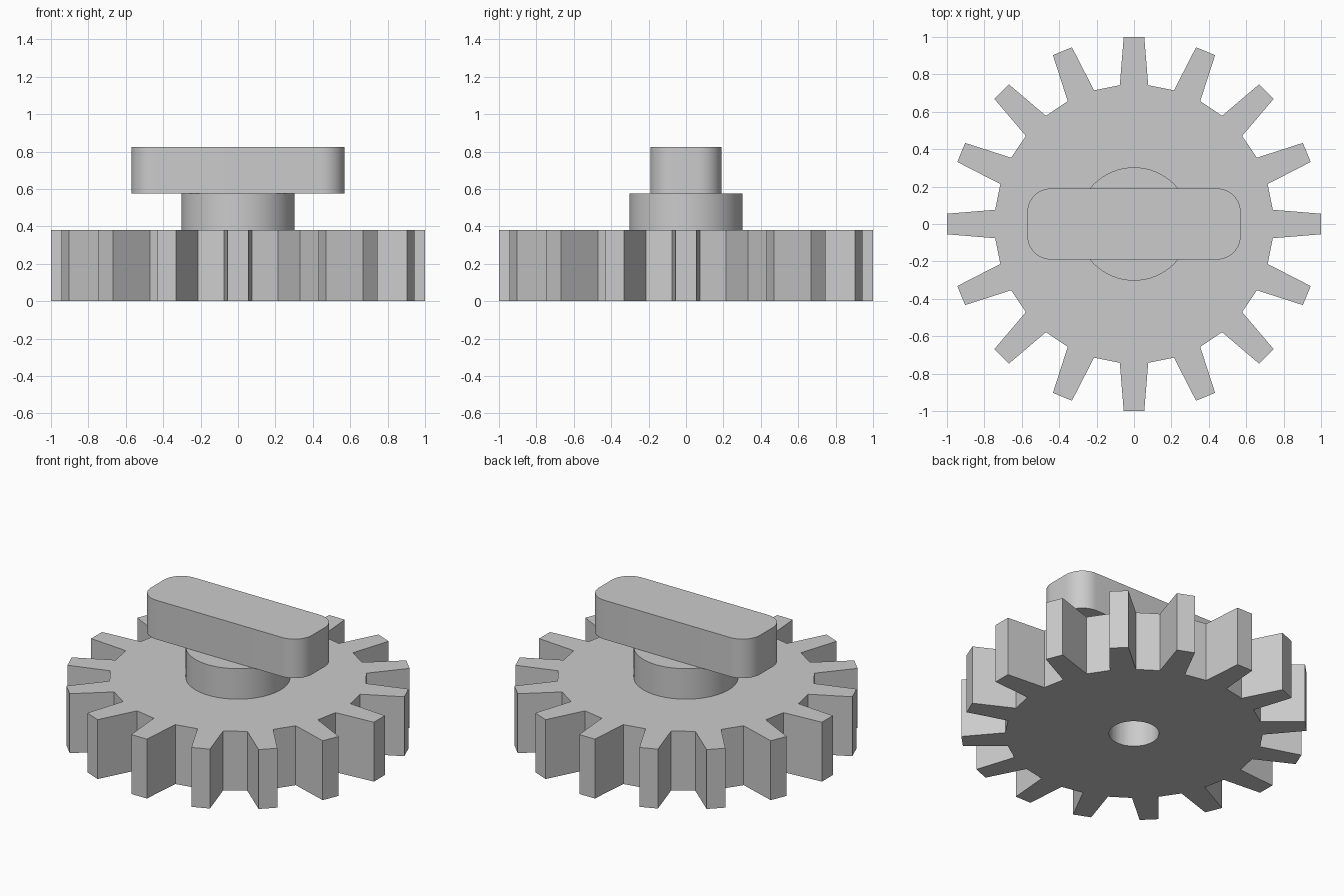
import bpy, bmesh
from math import sin, cos, pi, atan2, hypot, radians

cube = bpy.data.objects.get("Cube")
if cube:
    bpy.data.objects.remove(cube, do_unlink=True)

grey = bpy.data.materials.new("light grey")
grey.use_nodes = True
colour = (0.6, 0.6, 0.6, 1)
grey.diffuse_color = colour
grey.node_tree.nodes["Principled BSDF"].inputs["Base Color"].default_value = colour

TEETH = 16
GEAR_TOP, HUB_TOP, GRIP_TOP = 0.38, 0.575, 0.825
BORE = 0.145


def finish(name, bm):
    bmesh.ops.recalc_face_normals(bm, faces=bm.faces)
    mesh = bpy.data.meshes.new(name)
    bm.to_mesh(mesh)
    bm.free()
    mesh.materials.append(grey)
    obj = bpy.data.objects.new(name, mesh)
    bpy.context.collection.objects.link(obj)
    bpy.ops.object.select_all(action="DESELECT")
    obj.select_set(True)
    bpy.context.view_layer.objects.active = obj
    bpy.ops.object.shade_smooth_by_angle(angle=radians(25))
    return obj


def ring(bm, points, z):
    return [bm.verts.new((x, y, z)) for x, y in points]


def bridge(bm, a, b):
    for i in range(len(a)):
        j = (i + 1) % len(a)
        bm.faces.new((a[i], a[j], b[j], b[i]))


def prism(name, points, bottom, top):
    bm = bmesh.new()
    low, high = ring(bm, points, bottom), ring(bm, points, top)
    bridge(bm, low, high)
    bm.faces.new(low)
    bm.faces.new(high)
    return finish(name, bm)


# Toothed wheel: tapered teeth around a round bore
tooth = [(0.742, -0.076), (1.0, -0.055), (1.0, 0.055), (0.742, 0.076)]
outline = []
for i in range(TEETH):
    a = 2 * pi * i / TEETH
    outline += [(r * cos(a) - t * sin(a), r * sin(a) + t * cos(a)) for r, t in tooth]
bore = [(x * BORE / hypot(x, y), y * BORE / hypot(x, y)) for x, y in outline]

bm = bmesh.new()
loops = [ring(bm, outline, 0), ring(bm, outline, GEAR_TOP),
         ring(bm, bore, GEAR_TOP), ring(bm, bore, 0)]
for i in range(4):
    bridge(bm, loops[i], loops[(i + 1) % 4])
finish("gear_wheel", bm)

# Round hub, closing the bore from above
circle = [(0.303 * cos(2 * pi * i / 64), 0.303 * sin(2 * pi * i / 64)) for i in range(64)]
prism("hub", circle, GEAR_TOP, HUB_TOP)

# Turning grip: a bar with rounded corners
HALF_X, HALF_Y, RADIUS, STEPS = 0.57, 0.19, 0.125, 12
bar = []
for corner, (sx, sy) in enumerate([(1, 1), (-1, 1), (-1, -1), (1, -1)]):
    for s in range(STEPS + 1):
        a = (corner + s / STEPS) * pi / 2
        bar.append((sx * (HALF_X - RADIUS) + RADIUS * cos(a),
                    sy * (HALF_Y - RADIUS) + RADIUS * sin(a)))
prism("grip", bar, HUB_TOP, GRIP_TOP)
